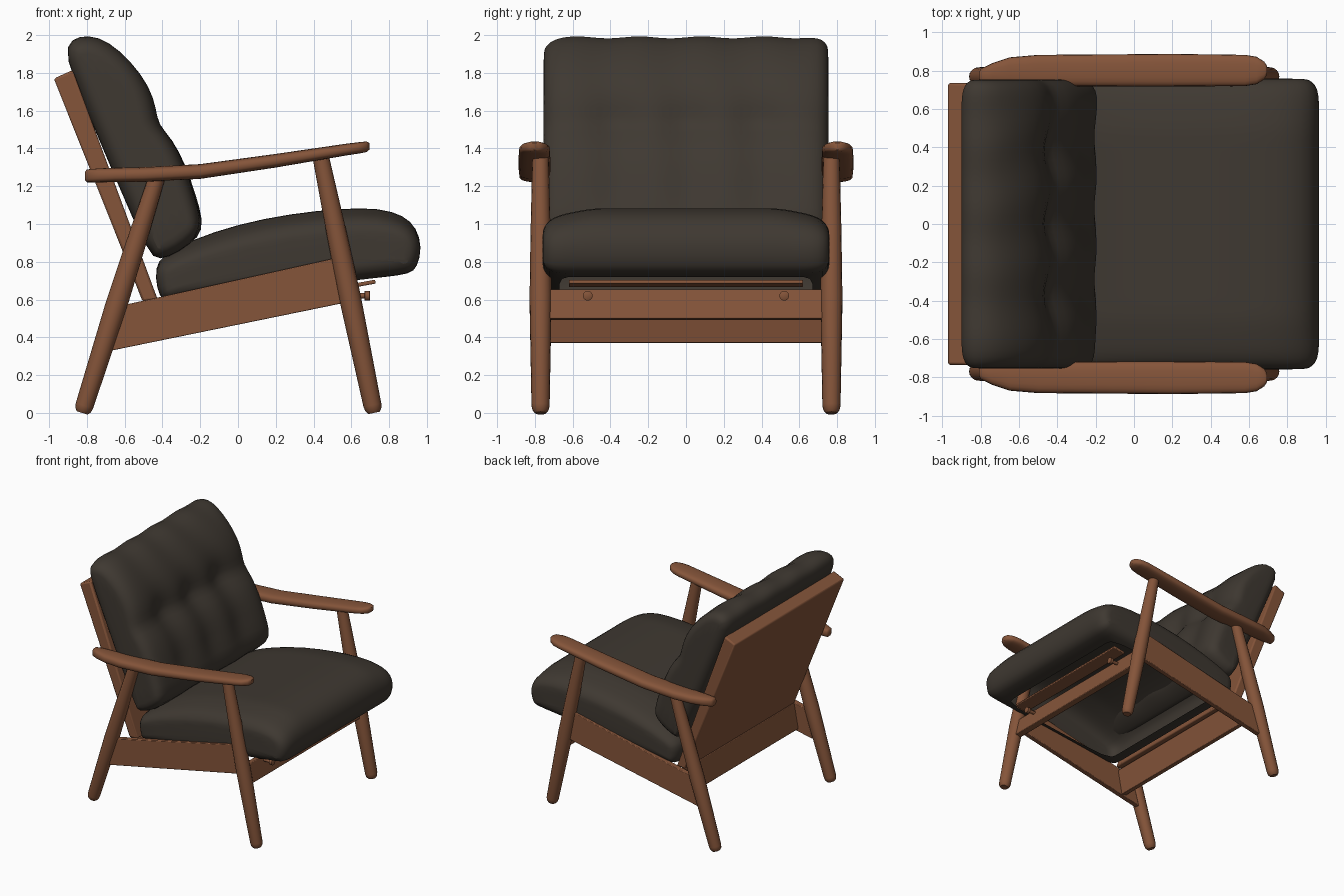
import bpy, bmesh, math
from mathutils import Vector

cube = bpy.data.objects.get("Cube")
if cube:
    bpy.data.objects.remove(cube, do_unlink=True)


def material(name, rgb):
    m = bpy.data.materials.new(name)
    m.use_nodes = True
    m.diffuse_color = (*rgb, 1)
    m.node_tree.nodes["Principled BSDF"].inputs["Base Color"].default_value = (*rgb, 1)
    return m


WOOD = material("warm wood", (0.235, 0.09, 0.042))
FABRIC = material("dark cushion", (0.049, 0.040, 0.031))


def loft(name, rings, mat, angle=40, skip=None, bevel=0, subdiv=0):
    """Skin a list of closed rings, cap both ends."""
    bm = bmesh.new()
    loops = [[bm.verts.new(p) for p in ring] for ring in rings]
    n = len(loops[0])
    for a, b in zip(loops, loops[1:]):
        for i in range(n):
            j = (i + 1) % n
            quad = (a[i], a[j], b[j], b[i])
            centre = sum((v.co for v in quad), Vector()) / 4
            if not (skip and skip(i, centre)):
                bm.faces.new(quad)
    bm.faces.new(loops[0])
    bm.faces.new(loops[-1])
    bmesh.ops.recalc_face_normals(bm, faces=bm.faces)
    me = bpy.data.meshes.new(name)
    bm.to_mesh(me)
    bm.free()
    ob = bpy.data.objects.new(name, me)
    bpy.context.collection.objects.link(ob)
    me.materials.append(mat)
    if bevel:
        mod = ob.modifiers.new("soft edges", 'BEVEL')
        mod.width, mod.segments = bevel, 2
    if subdiv:
        mod = ob.modifiers.new("smooth", 'SUBSURF')
        mod.levels = mod.render_levels = subdiv
    bpy.ops.object.select_all(action='DESELECT')
    ob.select_set(True)
    bpy.context.view_layer.objects.active = ob
    bpy.ops.object.shade_smooth_by_angle(angle=math.radians(angle))
    return ob


def rod(name, start, end, stations, mat=WOOD, sides=16):
    """Round bar from start to end; stations are (fraction, radius)."""
    a, b = Vector(start), Vector(end)
    q = (b - a).to_track_quat('Z', 'Y')
    turn = [2 * math.pi * k / sides for k in range(sides)]
    rings = [[a.lerp(b, t) + q @ Vector((r * math.cos(u), r * math.sin(u), 0)) for u in turn]
             for t, r in stations]
    return loft(name, rings, mat)


def board(name, profile, y0, y1, bevel=0.008):
    """Side profile in x, z extruded across y."""
    return loft(name, [[Vector((x, y, z)) for x, z in profile] for y in (y0, y1)],
                WOOD, 30, bevel=bevel)


def inset(profile, d):
    """Move a counter-clockwise outline inwards by d."""
    out = []
    for i, p in enumerate(profile):
        t = Vector(profile[(i + 1) % len(profile)]) - Vector(profile[i - 1])
        t.normalize()
        out.append((p[0] - t.y * d, p[1] + t.x * d))
    return out


def cushion(name, profile, half, shape, skip=None):
    edge = [(half, 0.085), (half - 0.004, 0.06), (half - 0.03, 0.018), (half - 0.09, 0)]
    inner = half - 0.09
    stations = [(-y, d) for y, d in edge]
    stations += [(inner * (k / 8 - 1), 0) for k in range(1, 16)]
    stations += edge[::-1]
    rings = [[shape(Vector((x, y, z))) for x, z in inset(profile, d)] for y, d in stations]
    return loft(name, rings, FABRIC, 60, skip, subdiv=1)


# Legs, armrests and side rails, mirrored left and right
LEG = [(0, 0.03), (0.012, 0.043), (0.03, 0.048), (0.45, 0.058), (0.7, 0.053), (1, 0.043)]
# x, centre height, half thickness, inner y, outer y
ARM = [(-0.81, 1.255, 0.022, 0.75, 0.79), (-0.80, 1.255, 0.034, 0.738, 0.81),
       (-0.74, 1.257, 0.037, 0.73, 0.84), (-0.65, 1.26, 0.038, 0.725, 0.87),
       (-0.50, 1.262, 0.039, 0.72, 0.883), (-0.20, 1.278, 0.039, 0.718, 0.885),
       (0.20, 1.335, 0.036, 0.718, 0.888), (0.58, 1.395, 0.031, 0.72, 0.883),
       (0.64, 1.403, 0.03, 0.73, 0.873), (0.68, 1.409, 0.028, 0.755, 0.848),
       (0.695, 1.411, 0.018, 0.78, 0.825)]
RAIL = [(-0.67, 0.33), (0.60, 0.59), (0.54, 0.825), (-0.60, 0.572)]


def squircle(u, e=0.7):
    c, s = math.cos(u), math.sin(u)
    return math.copysign(abs(c) ** e, c), math.copysign(abs(s) ** e, s)


for side, s in (("left", 1), ("right", -1)):
    rod(side + "_front_leg", (0.72, s * 0.77, 0), (0.435, s * 0.77, 1.37), LEG)
    rod(side + "_back_leg", (-0.825, s * 0.77, 0), (-0.425, s * 0.77, 1.26), LEG)
    rings = []
    for x, z, h, y0, y1 in ARM:
        pts = [squircle(2 * math.pi * k / 20) for k in range(20)]
        rings.append([Vector((x, s * ((y0 + y1) / 2 + (y1 - y0) / 2 * a), z + h * b)) for a, b in pts])
    loft(side + "_armrest", rings, WOOD, 50)
    board(side + "_side_rail", RAIL, s * 0.735, s * 0.78, 0.005)
    # Pegs holding the spring bar
    rod(side + "_peg", (0.58, s * 0.52, 0.62), (0.70, s * 0.52, 0.62),
        [(0, 0.014), (0.75, 0.014), (0.76, 0.026), (0.97, 0.026), (1, 0.02)], sides=12)

# Cross members
board("front_rail", [(0.59, 0.49), (0.64, 0.50), (0.605, 0.655), (0.555, 0.645)], -0.74, 0.74, 0.005)
board("back_rail", [(-0.54, 0.38), (-0.49, 0.37), (-0.45, 0.58), (-0.50, 0.59)], -0.74, 0.74, 0.005)
board("spring_bar", [(0.62, 0.665), (0.73, 0.685), (0.725, 0.705), (0.615, 0.685)], -0.62, 0.62, 0.006)

# Solid backrest panel
board("back_panel", [(-0.505, 0.59), (-0.425, 0.60), (-0.875, 1.815), (-0.975, 1.77)],
      -0.735, 0.735, 0.012)

# Seat cushion: crowned on top, open underneath
SEAT = [(-0.40, 0.58), (-0.30, 0.595), (0.20, 0.655), (0.78, 0.72), (0.91, 0.735), (0.95, 0.77),
        (0.975, 0.88), (0.945, 0.98), (0.88, 1.045), (0.75, 1.085), (0.55, 1.083), (0.28, 1.055),
        (0.0, 1.0), (-0.25, 0.915), (-0.40, 0.835), (-0.44, 0.77), (-0.43, 0.66)]


def crown(p):
    top = min(1, max(0, (p.z - 0.75 - 0.12 * p.x) / 0.2))
    p.z -= 0.05 * top * max(0, (abs(p.y) - 0.5) / 0.25)
    return p


cushion("seat_cushion", SEAT, 0.76, crown, lambda i, c: i in (1, 2) and abs(c.y) < 0.66)

# Back cushion: folded at mid height, with tufted dents
BACK = [(-0.475, 0.84), (-0.42, 0.805), (-0.31, 0.85), (-0.21, 0.93), (-0.185, 1.01), (-0.23, 1.16),
        (-0.28, 1.31), (-0.35, 1.45), (-0.425, 1.525), (-0.435, 1.61), (-0.475, 1.73),
        (-0.57, 1.86), (-0.69, 1.97), (-0.79, 2.005), (-0.885, 1.985), (-0.925, 1.90),
        (-0.80, 1.60), (-0.64, 1.22)]
TUFTS = [(y, z) for z in (1.2, 1.53) for y in (-0.38, 0, 0.38)]


def tufted(p):
    front = p.x > -0.60 + (1.2 - p.z) * 0.42 + 0.15
    if front:
        for y, z in TUFTS:
            p.x -= 0.05 * math.exp(-((p.y - y) ** 2 + (p.z - z) ** 2) / 0.012)
        p.x += 0.008 * math.sin(p.y * 17 + p.z * 3)
    if p.z > 1.9:
        p.z += 0.008 * math.sin(p.y * 19) - 0.008
    return p


cushion("back_cushion", BACK, 0.755, tufted)
